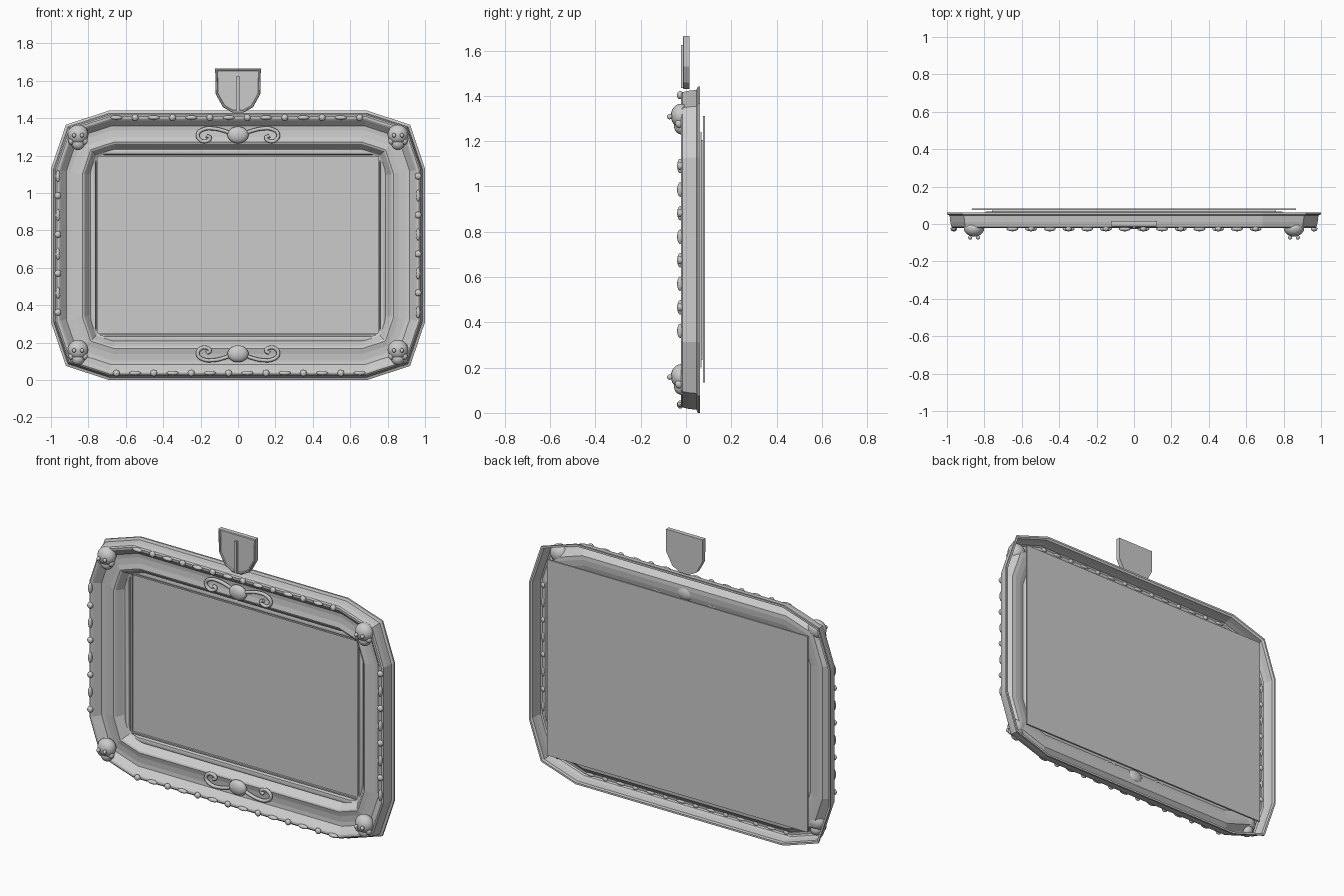
import bpy, bmesh, math
from mathutils import Vector, Matrix

if "Cube" in bpy.data.objects:
    bpy.data.objects.remove(bpy.data.objects["Cube"])

grey = bpy.data.materials.new("plain grey")
grey.diffuse_color = (0.6, 0.6, 0.6, 1)
grey.use_nodes = True
grey.node_tree.nodes["Principled BSDF"].inputs["Base Color"].default_value = grey.diffuse_color


def finish(name, bm, smooth=None):
    bmesh.ops.recalc_face_normals(bm, faces=bm.faces[:])
    me = bpy.data.meshes.new(name)
    bm.to_mesh(me)
    bm.free()
    me.materials.append(grey)
    ob = bpy.data.objects.new(name, me)
    bpy.context.collection.objects.link(ob)
    if smooth:
        bpy.ops.object.select_all(action='DESELECT')
        ob.select_set(True)
        bpy.context.view_layer.objects.active = ob
        bpy.ops.object.shade_smooth_by_angle(angle=math.radians(smooth))
    return ob


def box(bm, x0, x1, y0, y1, z0, z1):
    m = Matrix.Translation(((x0 + x1) / 2, (y0 + y1) / 2, (z0 + z1) / 2)) @ \
        Matrix.Diagonal((x1 - x0, y1 - y0, z1 - z0, 1))
    bmesh.ops.create_cube(bm, size=1, matrix=m)


def ball(bm, c, r, seg=16):
    bmesh.ops.create_uvsphere(bm, u_segments=seg, v_segments=seg // 2 + 2, radius=1,
                              matrix=Matrix.Translation(c) @ Matrix.Diagonal((*r, 1)))


def inset(poly, d):
    """Mitred inward offset of a counter-clockwise outline."""
    out = []
    for i, p in enumerate(poly):
        p = Vector(p)
        a = (p - Vector(poly[i - 1])).normalized()
        b = (Vector(poly[(i + 1) % len(poly)]) - p).normalized()
        na, nb = Vector((-a.y, a.x)), Vector((-b.y, b.x))
        out.append(p + (na + nb) * d / (1 + na.dot(nb)))
    return out


def sweep(bm, outline, profile):
    """Run a profile of (inset, y) points round an outline."""
    rings = [[bm.verts.new((p.x, y, p.y)) for p in inset(outline, d)] for d, y in profile]
    n = len(outline)
    for r, s in zip(rings, rings[1:]):
        for i in range(n):
            j = (i + 1) % n
            bm.faces.new((r[i], r[j], s[j], s[i]))
    return rings


# Moulded frame: hollow shell with clipped corners
half = [(0.69, 0.0), (0.92, 0.075), (1.0, 0.31), (1.0, 1.13), (0.92, 1.365), (0.69, 1.44)]
outline = half + [(-x, z) for x, z in reversed(half)]
bm = bmesh.new()
sweep(bm, outline, [(0.012, 0.062), (0, 0.062), (0, 0.052), (0.014, 0.046), (0.018, 0.01),
                    (0.024, -0.015), (0.032, -0.021), (0.044, -0.02), (0.052, -0.014),
                    (0.082, 0.018), (0.105, 0.02), (0.14, 0.017), (0.168, 0.01),
                    (0.178, 0.014), (0.205, 0.052), (0.215, 0.058)])
finish("moulded_frame", bm)

# Inner slip: rounded rectangular moulding round the picture
rect = [(-0.795, 0.2), (0.795, 0.2), (0.795, 1.24), (-0.795, 1.24)]
bm = bmesh.new()
sweep(bm, rect, [(0, 0.068), (0.004, 0.056), (0.012, 0.051), (0.022, 0.051),
                 (0.032, 0.056), (0.036, 0.074)])
finish("inner_slip", bm, 40)

# Thin bead bars inside the slip
bm = bmesh.new()
for s in (-1, 1):
    box(bm, s * 0.752 - 0.004, s * 0.752 + 0.004, 0.062, 0.076, 0.25, 1.19)
for z in (0.247, 1.198):
    box(bm, -0.76, 0.76, 0.062, 0.076, z - 0.004, z + 0.004)
finish("inner_bars", bm)

# Picture panel
bm = bmesh.new()
box(bm, -0.865, 0.865, 0.074, 0.084, 0.135, 1.31)
finish("picture_panel", bm)

# Bead-and-reel trim: round and long beads alternate
bm = bmesh.new()
R = (0.018, 0.014, 0.018)
for i in range(14):
    x = -0.65 + 0.1 * i
    for z, odd in ((1.403, 0), (0.037, 1)):
        ball(bm, (x, -0.026, z), (0.032, 0.013, 0.012) if i % 2 == odd else R, 12)
for i in range(8):
    z = 1.09 - 0.104 * i
    for x, odd in ((-0.963, 0), (0.963, 1)):
        ball(bm, (x, -0.026, z), (0.012, 0.013, 0.032) if i % 2 == odd else R, 12)
finish("bead_trim", bm, 60)

# Corner bosses: big dome, lower lobe and small studs
bm = bmesh.new()
for x in (-0.855, 0.855):
    for z in (0.15, 1.30):
        ball(bm, (x, -0.022, z + 0.012), (0.055, 0.045, 0.053), 20)
        ball(bm, (x, -0.018, z - 0.035), (0.036, 0.035, 0.036), 16)
        for s in (-1, 1):
            ball(bm, (x + s * 0.021, -0.072, z + 0.008), (0.011, 0.012, 0.012), 10)
            ball(bm, (x + s * 0.036, -0.03, z - 0.022), (0.016, 0.018, 0.02), 10)
finish("corner_bosses", bm, 60)

# Scroll ornaments at the top and bottom centre
bm = bmesh.new()
for z in (0.14, 1.31):
    ball(bm, (0, 0.0, z), (0.056, 0.028, 0.045), 24)
finish("scroll_bosses", bm, 60)
arm = [(0.03, 0.005), (0.075, 0.022), (0.13, 0.034), (0.185, 0.03), (0.215, 0.004),
       (0.203, -0.026), (0.17, -0.033), (0.15, -0.016), (0.168, -0.004)]
cu = bpy.data.curves.new("scroll_arms", 'CURVE')
cu.dimensions = '3D'
cu.bevel_depth = 0.01
cu.bevel_resolution = 2
cu.resolution_u = 5
cu.use_fill_caps = True
for zc, flip in ((1.31, 1), (0.14, -1)):
    for s in (-1, 1):
        sp = cu.splines.new('BEZIER')
        sp.bezier_points.add(len(arm) - 1)
        for bp, (x, z) in zip(sp.bezier_points, arm):
            bp.co = (s * x, 0.004, zc + flip * z)
            bp.handle_left_type = bp.handle_right_type = 'AUTO'
cu.materials.append(grey)
bpy.context.collection.objects.link(bpy.data.objects.new("scroll_arms", cu))

# Shield crest with raised rim
sh = [(0.03, 1.43), (0.08, 1.458), (0.12, 1.53), (0.122, 1.665)]
shield = sh + [(-x, z) for x, z in reversed(sh)]
bm = bmesh.new()
rings = sweep(bm, shield, [(0, 0.016), (0, -0.01), (0.004, -0.014), (0.01, -0.014), (0.013, -0.008)])
bm.faces.new(rings[0])
bm.faces.new(rings[-1])
finish("crest_shield", bm)

# Upright rib on the shield
bm = bmesh.new()
box(bm, -0.007, 0.007, -0.022, -0.005, 1.435, 1.625)
finish("crest_rib", bm)
